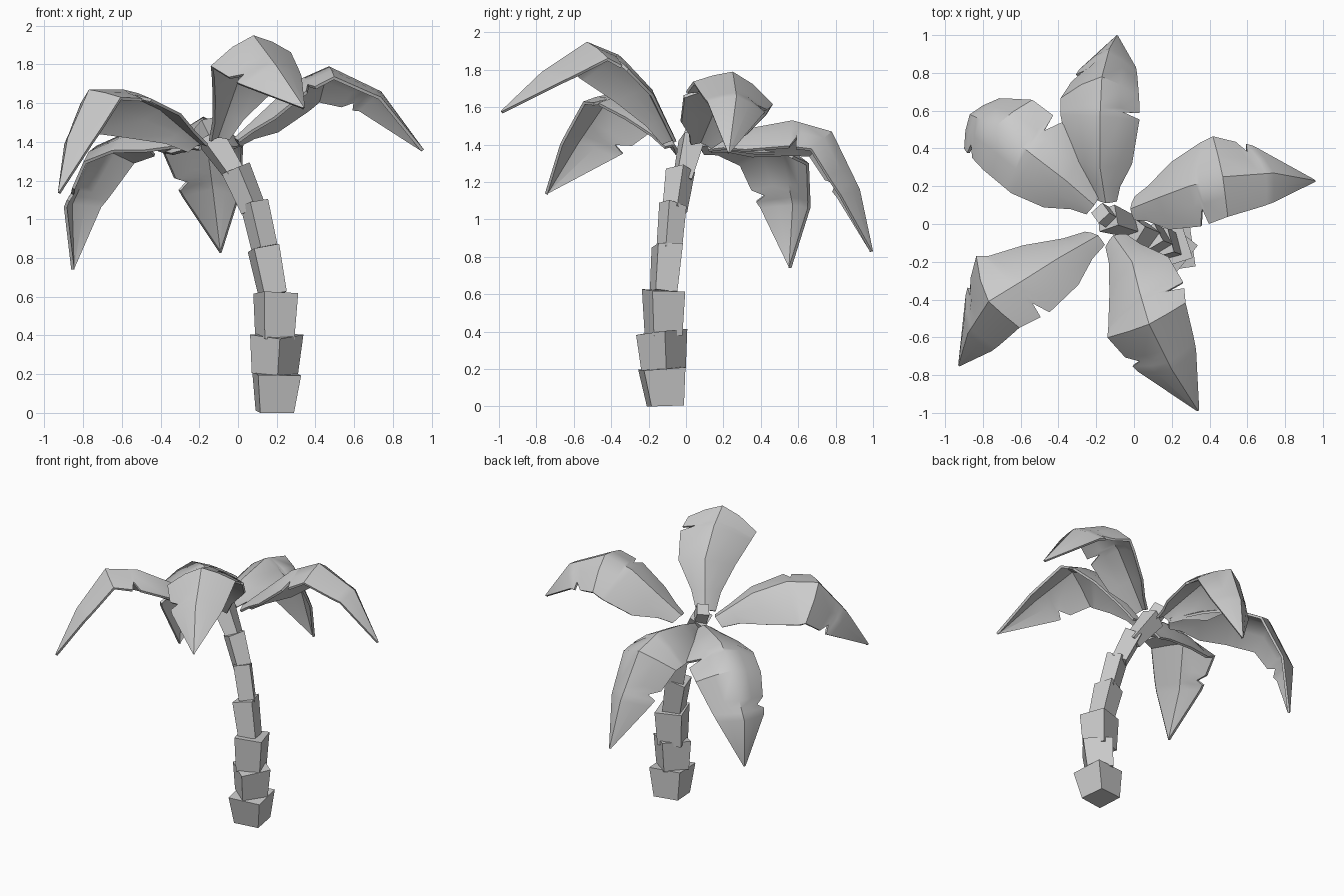
import bpy
import bmesh
import math
import random
from mathutils import Vector, Matrix

random.seed(4)

default_cube = bpy.data.objects.get("Cube")
if default_cube:
    bpy.data.objects.remove(default_cube, do_unlink=True)

# Single plain grey
grey = bpy.data.materials.new("plain_grey")
grey.use_nodes = True
colour = (0.6, 0.6, 0.6, 1)
grey.diffuse_color = colour
for node in grey.node_tree.nodes:
    if node.type == 'BSDF_PRINCIPLED':
        node.inputs["Base Color"].default_value = colour


def finish(bm, name, angle):
    """Turn a bmesh into a shaded object with the shared material."""
    bmesh.ops.recalc_face_normals(bm, faces=bm.faces[:])
    mesh = bpy.data.meshes.new(name)
    bm.to_mesh(mesh)
    bm.free()
    mesh.materials.append(grey)
    obj = bpy.data.objects.new(name, mesh)
    bpy.context.collection.objects.link(obj)
    bpy.ops.object.select_all(action='DESELECT')
    bpy.context.view_layer.objects.active = obj
    obj.select_set(True)
    bpy.ops.object.shade_smooth_by_angle(angle=math.radians(angle))


def trunk_block(name, bottom, top, bottom_half, top_half, twist):
    """Four-sided block that flares towards its top and follows the lean."""
    bottom, top = Vector(bottom), Vector(top)
    lean = Vector((0, 0, 1)).rotation_difference(top - bottom).to_matrix()
    turn = lean @ Matrix.Rotation(math.radians(twist), 3, 'Z')
    bm = bmesh.new()
    bmesh.ops.create_cube(bm, size=2)
    for v in bm.verts:
        is_top = v.co.z > 0
        half = top_half if is_top else bottom_half
        wobble = random.uniform(-0.012, 0.012) if is_top else 0
        centre = top if is_top else bottom
        v.co = centre + turn @ Vector((v.co.x * half, v.co.y * half, wobble))
        v.co.z = max(v.co.z, 0)
    finish(bm, name, 25)


# Trunk: bottom centre, top centre, half sizes, twist
trunk_block("trunk_base", (.19, -.11, 0), (.2, -.13, .21), .088, .112, 8)
trunk_block("trunk_second", (.19, -.12, .2), (.2, -.13, .4), .085, .098, 52)
trunk_block("trunk_third", (.19, -.12, .38), (.195, -.12, .62), .08, .092, 18)
trunk_block("trunk_fourth", (.18, -.12, .61), (.13, -.1, .86), .06, .068, 15)
trunk_block("trunk_fifth", (.14, -.09, .84), (.085, -.07, 1.08), .05, .054, 30)
trunk_block("trunk_sixth", (.08, -.06, 1.05), (-.01, -.03, 1.26), .048, .056, 55)
trunk_block("trunk_top", (.0, -.02, 1.21), (-.14, .03, 1.42), .042, .058, 15)
trunk_block("crown_bud", (-.13, .03, 1.4), (-.18, .06, 1.5), .04, .04, 40)

# Leaf outline: position along the spine, left width, right width (with notches)
OUTLINE = [
    (0, .28, .28), (.4, .42, .42), (1, .8, .8), (2, 1, 1), (2.2, 1, .6),
    (2.3, 1, 1), (3, 1, .97), (3.6, .84, .82), (3.75, .58, .78),
    (3.85, .78, .75), (4, .72, .7), (5, .03, .03),
]
# Rounded cross-section: share of the width, share of the droop
SECTION = [(-1, 1), (-.5, .38), (0, 0), (.5, .38), (1, 1)]
THICKNESS = 0.016


def palm_leaf(name, spine, half_width, droop_left, droop_right, flip=False):
    """Leaf folded along a bent spine, with notched drooping halves."""
    spine = [Vector(p) for p in spine]
    last = len(spine) - 1
    heading = spine[last] - spine[0]
    heading.z = 0
    side = heading.normalized().cross(Vector((0, 0, 1)))
    normals = []
    for i in range(last + 1):
        along = spine[min(i + 1, last)] - spine[max(i - 1, 0)]
        normals.append(side.cross(along).normalized())

    bm = bmesh.new()
    rows = []
    for t, left, right in OUTLINE:
        if flip:
            left, right = right, left
        i = min(int(t), last - 1)
        centre = spine[i].lerp(spine[i + 1], t - i)
        normal = normals[i].lerp(normals[i + 1], t - i)
        row = []
        for across, fall in SECTION:
            width, droop = (left, droop_left) if across < 0 else (right, droop_right)
            offset = side * across - normal * fall * droop
            row.append(bm.verts.new(centre + offset * width * half_width))
        rows.append(row)
    for a, b in zip(rows, rows[1:]):
        for k in range(len(SECTION) - 1):
            bm.faces.new((a[k], a[k + 1], b[k + 1], b[k]))
    bmesh.ops.recalc_face_normals(bm, faces=bm.faces[:])
    bmesh.ops.solidify(bm, geom=bm.faces[:], thickness=THICKNESS)
    finish(bm, name, 40)


# Five leaves, each given by its spine from crown to tip, half width and droops
palm_leaf("front_leaf", [
    (-.11, -.06, 1.43), (-.01, -.2, 1.71), (.03, -.36, 1.88),
    (.08, -.53, 1.95), (.2, -.77, 1.79), (.34, -.99, 1.58)], .23, .4, .7, True)
palm_leaf("left_leaf", [
    (-.02, .08, 1.42), (.13, .14, 1.56), (.29, .2, 1.71),
    (.47, .25, 1.79), (.74, .27, 1.66), (.96, .23, 1.36)], .22, .8, .25)
palm_leaf("back_leaf", [
    (-.15, .11, 1.41), (-.18, .3, 1.48), (-.18, .57, 1.53),
    (-.17, .78, 1.47), (-.13, .93, 1.16), (-.09, 1, .83)], .21, .85, .65)
palm_leaf("back_right_leaf", [
    (-.21, .1, 1.41), (-.36, .23, 1.45), (-.53, .36, 1.47),
    (-.73, .52, 1.38), (-.87, .58, 1.08), (-.86, .56, .74)], .23, .5, .5)
palm_leaf("front_right_leaf", [
    (-.19, -.06, 1.4), (-.4, -.18, 1.58), (-.59, -.3, 1.67),
    (-.77, -.41, 1.67), (-.88, -.58, 1.42), (-.93, -.75, 1.14)], .22, .22, 1, True)
